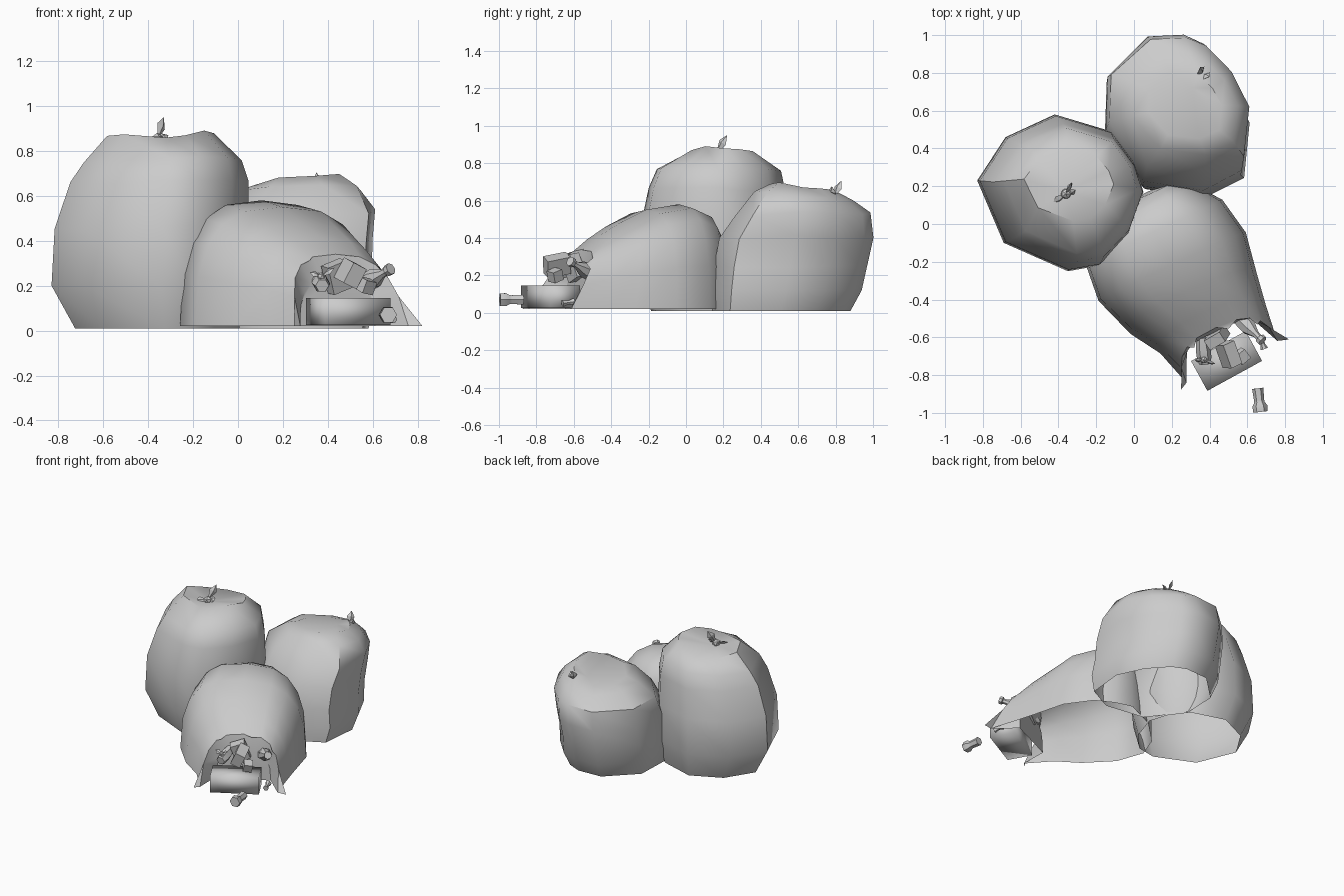
import bpy, bmesh, math, random
from mathutils import Vector, Matrix

if "Cube" in bpy.data.objects:
    bpy.data.objects.remove(bpy.data.objects["Cube"])

random.seed(4)


def finish(bm, name, angle=45):
    bmesh.ops.recalc_face_normals(bm, faces=bm.faces)
    me = bpy.data.meshes.new(name)
    bm.to_mesh(me)
    bm.free()
    ob = bpy.data.objects.new(name, me)
    bpy.context.collection.objects.link(ob)
    bpy.ops.object.select_all(action='DESELECT')
    ob.select_set(True)
    bpy.context.view_layer.objects.active = ob
    bpy.ops.object.shade_smooth_by_angle(angle=math.radians(angle))
    return ob


def bridge(bm, a, b, closed=True):
    n = len(a)
    for i in range(n if closed else n - 1):
        j = (i + 1) % n
        bm.faces.new((a[i], a[j], b[j], b[i]))


def sack(name, outline, centre, rings, tip, bow=0):
    """Open-bottomed sack: plan outline scaled at each (z, cx, cy, sx, sy, slope_x, slope_y)."""
    bm = bmesh.new()
    loops = []
    for k, (z, cx, cy, sx, sy, tx, ty) in enumerate(rings):
        loop = []
        for x, y in outline:
            dx, dy = (x - centre[0]) * sx, (y - centre[1]) * sy
            wob = random.uniform(-.012, .012) if k > 1 else 0
            if k == len(rings) - 1:  # the rim rises at both sides
                wob += bow * (abs(dx) - .12)
            loop.append(bm.verts.new((cx + dx, cy + dy, z + dx * tx + dy * ty + wob)))
        loops.append(loop)
    for a, b in zip(loops, loops[1:]):
        bridge(bm, a, b)
    t = bm.verts.new(tip)
    top = loops[-1]
    for i in range(len(top)):
        bm.faces.new((top[i], top[(i + 1) % len(top)], t))
    return finish(bm, name)


def knot(name, pos, ears, size=.03):
    """Tied knot: small lump with pointed ears."""
    bm = bmesh.new()
    bmesh.ops.create_icosphere(bm, subdivisions=1, radius=size, matrix=Matrix.Translation(pos))
    p = Vector(pos)
    for e in ears:
        d = Vector(e)
        side = d.orthogonal().normalized() * size * .9
        up = d.cross(side).normalized() * size * .4
        mid = p + d * .6
        tip = bm.verts.new(p + d)
        base = bm.verts.new(p)
        ring = [bm.verts.new(mid + v) for v in (side, up, -side, -up)]
        for i in range(4):
            bm.faces.new((ring[i], ring[(i + 1) % 4], tip))
            bm.faces.new((ring[(i + 1) % 4], ring[i], base))
    return finish(bm, name, 20)


def turned(name, start, end, profile, sides=7):
    """Lathe (t, radius) profile between two points."""
    bm = bmesh.new()
    s, e = Vector(start), Vector(end)
    q = (e - s).to_track_quat('Z', 'Y')
    loops = []
    for t, r in profile:
        loops.append([bm.verts.new(s.lerp(e, t) + q @ Vector((r * math.cos(a), r * math.sin(a), 0)))
                      for a in (2 * math.pi * i / sides for i in range(sides))])
    for a, b in zip(loops, loops[1:]):
        bridge(bm, a, b)
    bm.faces.new(loops[0])
    bm.faces.new(loops[-1])
    return finish(bm, name)


def box(name, pos, size, rot, angle=35):
    bm = bmesh.new()
    bmesh.ops.create_cube(bm, size=1)
    bmesh.ops.scale(bm, vec=size, verts=bm.verts)
    for ax, a in zip('XYZ', rot):
        bmesh.ops.rotate(bm, verts=bm.verts, matrix=Matrix.Rotation(math.radians(a), 3, ax))
    bmesh.ops.translate(bm, vec=pos, verts=bm.verts)
    return finish(bm, name, angle)


# tall sack on the left
tall = [(-.83, .23), (-.68, .46), (-.42, .58), (-.12, .49), (.0, .33), (.05, .17),
        (-.03, -.06), (-.18, -.22), (-.35, -.25), (-.69, -.10)]
sack("tall_sack", tall, (-.39, .17), [
    (.01, -.36, .17, .83, .85, 0, 0), (.2, -.39, .17, 1, 1, 0, 0),
    (.46, -.385, .17, .98, .98, 0, 0), (.66, -.35, .17, .9, .88, 0, 0),
    (.76, -.335, .18, .8, .8, .02, -.02), (.855, -.345, .21, .54, .46, .03, -.06)],
    (-.37, .17, .835), bow=.18)
knot("tall_sack_knot", (-.36, .16, .85), [(.03, .06, .1), (-.07, -.05, 0), (.05, .02, .02)])

# rounded sack at the back right
rear = [(.07, .99), (.27, 1.0), (.38, .95), (.52, .79), (.62, .57), (.59, .26),
        (.38, .15), (.05, .2), (-.16, .48), (-.15, .77)]
sack("rear_sack", rear, (.23, .575), [
    (.01, .23, .51, .9, .87, 0, 0), (.12, .23, .54, .98, .94, 0, 0),
    (.25, .22, .56, .96, .96, 0, 0), (.4, .225, .59, .96, .97, 0, 0),
    (.53, .24, .625, .95, .85, 0, 0), (.62, .27, .63, .72, .62, .03, -.06),
    (.66, .27, .63, .5, .42, .06, -.12)],
    (.31, .72, .635))
knot("rear_sack_knot", (.36, .79, .615), [(-.01, .04, .09), (.04, -.01, .06), (-.06, -.02, .01), (.02, -.05, 0)])

# torn sack lying at the front: arches along its axis
U, W, O = Vector((.42, -.907, 0)), Vector((.907, .42, 0)), Vector((.2, -.15, 0))


def place(s, w, z):
    return O + U * s + W * w + Vector((0, 0, z))


bm = bmesh.new()
arches = []
N = 10
# (s at ground, s at crown, left, right, height)
for s0, s1, l, r, h in [(-.345, -.33, -.08, .17, .42), (-.26, -.27, -.32, .27, .53),
                        (-.14, -.14, -.44, .36, .58), (.07, .06, -.46, .40, .55),
                        (.3, .22, -.38, .36, .48), (.46, .36, -.28, .335, .41),
                        (.66, .46, -.22, .31, .34)]:
    arch = []
    for i in range(N + 1):
        a = math.pi * i / N
        c, sn = math.cos(a), max(0, math.sin(a))
        w = (l + r) / 2 - (r - l) / 2 * math.copysign(abs(c) ** .7, c)
        z = sn ** .75
        arch.append(bm.verts.new(place(s0 + (s1 - s0) * z, w, .02 + (h - .02) * z)))
    arches.append(arch)
for a, b in zip(arches, arches[1:]):
    bridge(bm, a, b, closed=False)
bm.faces.new(arches[0])
# ragged corners of the torn mouth
for k, w in ((0, -.26), (N, .37)):
    v = bm.verts.new(place(.68, w, .02))
    bm.faces.new((arches[-1][k], arches[-1][k + (1 if k == 0 else -1)], v))
for k in (3, 5, 7):
    p, q = arches[-1][k], arches[-1][k + 1]
    v = bm.verts.new((p.co + q.co) / 2 + U * .03)
    bm.faces.new((p, q, v))
mouth = [v.co.copy() for v in arches[-1]]
finish(bm, "torn_sack")

# inner lining that closes the mouth behind the rubbish
bm = bmesh.new()
rim = [bm.verts.new(p) for p in mouth]
inner = [bm.verts.new(place(.48, .045 + (p - place(0, .045, 0)).dot(W) * .7, .02 + (p.z - .02) * .7)) for p in mouth]
bridge(bm, rim, inner, closed=False)
bm.faces.new(inner)
finish(bm, "mouth_lining")

# spilled rubbish
box("carton", (.49, -.725, .085), (.33, .18, .12), (0, 0, 28.7), 100)
box("tilted_carton", (.50, -.69, .255), (.07, .13, .1), (12, 25, 25))
box("small_carton", (.57, -.70, .2), (.06, .06, .06), (20, 10, 40))
box("back_carton", (.44, -.6, .24), (.1, .06, .13), (10, -20, 30))
bottle = [(0, .04), (.5, .045), (.75, .02), (.88, .018), (.9, .027), (1, .027)]
turned("upper_bottle", (.53, -.47, .19), (.68, -.62, .275), bottle)
turned("jar", (.36, -.6, .23), (.375, -.74, .2), [(0, .03), (.5, .04), (.8, .038), (1, .03)], 6)
turned("loose_bottle", (.655, -.87, .07), (.67, -.995, .07), [(0, .03), (.15, .029), (.5, .027), (.6, .028), (.75, .04), (1, .038)], 6)
turned("bottle_cap", (.67, -.6, .06), (.69, -.66, .05), [(0, .022), (.4, .012), (.6, .012), (1, .02)], 6)
knot("scrap_left", (.37, -.72, .24), [(-.05, 0, .02), (.06, -.02, .04)], .02)
